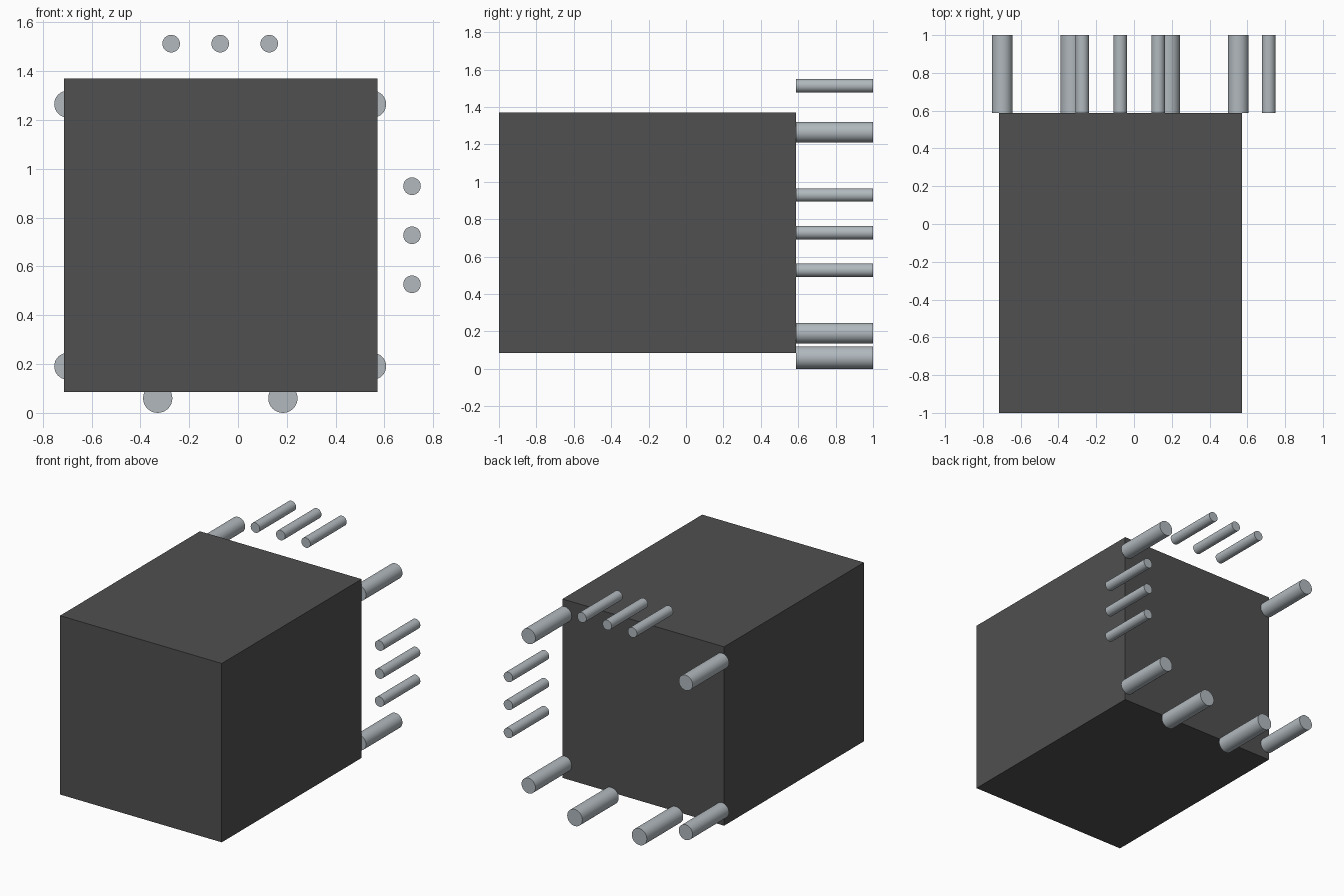
import bpy
import math

cube = bpy.data.objects.get("Cube")
if cube:
    bpy.data.objects.remove(cube, do_unlink=True)


def make_material(name, rgb):
    mat = bpy.data.materials.new(name)
    mat.use_nodes = True
    color = (*rgb, 1.0)
    mat.diffuse_color = color
    mat.node_tree.nodes["Principled BSDF"].inputs["Base Color"].default_value = color
    return mat


dark_gray = make_material("dark_gray", (0.08, 0.08, 0.08))
silver = make_material("silver", (0.44, 0.485, 0.515))

# Layout: the box reaches back to BACK, the pins run on from there to END
FRONT, BACK, END = -1.0, 0.587, 1.0
LEFT, RIGHT, BOTTOM, TOP = 0.571, -0.714, 0.085, 1.37


def pin(name, x, z, radius):
    bpy.ops.mesh.primitive_cylinder_add(
        vertices=32, radius=radius, depth=END - BACK,
        location=(x, (BACK + END) / 2, z), rotation=(math.pi / 2, 0, 0))
    obj = bpy.context.object
    obj.name = name
    obj.data.materials.append(silver)
    bpy.ops.object.transform_apply(location=False, rotation=True, scale=True)
    bpy.ops.object.shade_smooth_by_angle(angle=math.radians(30))


# Main box
bpy.ops.mesh.primitive_cube_add(
    size=1, location=((LEFT + RIGHT) / 2, (FRONT + BACK) / 2, (BOTTOM + TOP) / 2))
box = bpy.context.object
box.name = "main_box"
box.dimensions = (LEFT - RIGHT, BACK - FRONT, TOP - BOTTOM)
bpy.ops.object.transform_apply(location=False, rotation=False, scale=True)
box.data.materials.append(dark_gray)

# Corner pins
for side, x in (("right", -0.698), ("left", 0.552)):
    for level, z in (("lower", 0.191), ("upper", 1.265)):
        pin(f"{level}_{side}_corner_pin", x, z, 0.055)

# Foot pins under the box
for side, x in (("right", -0.329), ("left", 0.184)):
    pin(f"{side}_foot_pin", x, 0.06, 0.06)

# Rows of three thin pins above and beside the box
for i in range(3):
    pin(f"top_row_pin_{i + 1}", -0.274 + 0.201 * i, 1.513, 0.036)
    pin(f"side_row_pin_{i + 1}", 0.713, 0.527 + 0.201 * i, 0.036)
